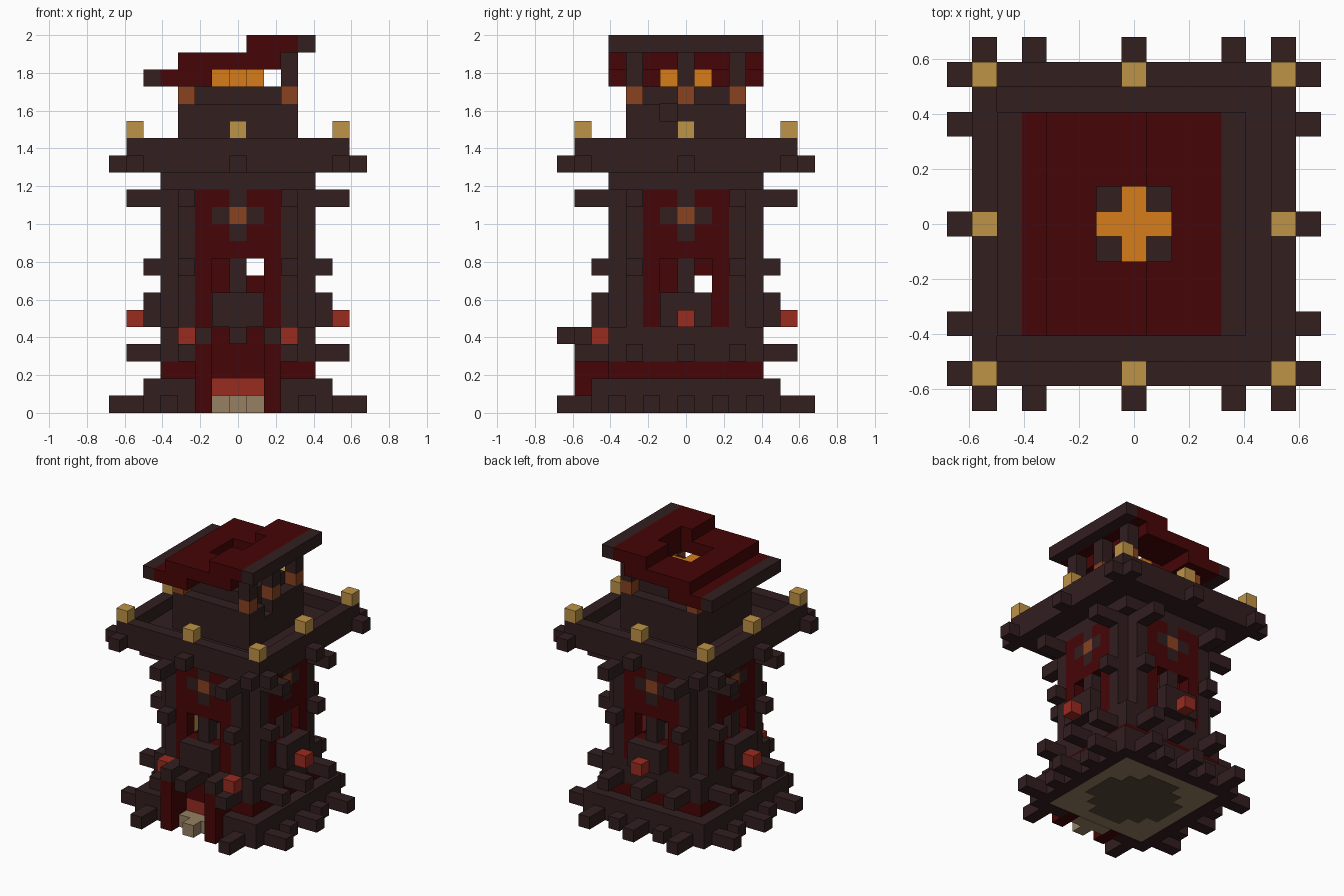
import bpy, bmesh
from mathutils import Matrix, Vector
from math import pi

cube = bpy.data.objects.get("Cube")
if cube:
    bpy.data.objects.remove(cube)

U = 1 / 11  # edge of one block


def material(name, rgb):
    lin = [(c / 255 / 12.92) if c < 11 else ((c / 255 + 0.055) / 1.055) ** 2.4 for c in rgb]
    m = bpy.data.materials.new(name)
    m.use_nodes = True
    m.diffuse_color = (*lin, 1)
    m.node_tree.nodes["Principled BSDF"].inputs["Base Color"].default_value = (*lin, 1)
    return m


DARK = material("dark_timber", (50, 30, 31))
RED = material("deep_red", (70, 5, 6))
BROWN = material("copper_brown", (137, 66, 32))
GOLD = material("gold", (190, 147, 71))
LAMP = material("lamp_red", (152, 43, 32))
FIRE = material("fire_orange", (214, 125, 27))
STONE = material("beige_stone", (150, 129, 98))
GREY = material("brown_stone", (88, 72, 58))

parts = {}


def box(part, mat, x, y, z, turn=0):
    """Add a block run; x, y, z are a cell index or an inclusive (first, last) pair."""
    spans = [s if isinstance(s, tuple) else (s, s) for s in (x, y, z)]
    lo = Vector([s[0] - 0.5 for s in spans])
    hi = Vector([s[1] + 0.5 for s in spans])
    lo.z += 0.5
    hi.z += 0.5
    size = hi - lo
    m = (Matrix.Scale(U, 4) @ Matrix.Rotation(turn * pi / 2, 4, 'Z')
         @ Matrix.Translation((lo + hi) / 2) @ Matrix.Diagonal((*size, 1)))
    parts.setdefault(part, (mat, []))[1].append(m)


# Base: stone floor, rim and stepped plinth
box("floor", STONE, (-4, 4), (-4, 4), (0.04, 0))
for a, b in ((3, 1), (2, 2), (1, 3)):
    box("floor_center", GREY, (-a, a), (-b, b), (0.02, 0))
for s in (-1, 1):
    box("base_rim", DARK, s * 5, (-5, 5), 0)
    box("base_rim", DARK, (min(3 * s, 4 * s), max(3 * s, 4 * s)), -5, 0)
    box("plinth", DARK, (min(3 * s, 5 * s), max(3 * s, 5 * s)), -5, 1)
box("base_rim", DARK, (-4, 4), 5, 0)
box("plinth", DARK, (-5, 5), (-4, 5), 1)
box("red_band", RED, (-4, 4), (-4, 4), 2)
box("lower_body", DARK, (-4, 4), (-4, 4), (3, 4))

# Front entrance: side walls, steps, door, canopy beams and lamps
for s in (-1, 1):
    box("porch_wall", RED, s * 2, (-6, -5), (0, 3))
    box("porch_lamp", LAMP, s * 3, -5, 4)
    box("canopy_beam", DARK, s * 2, (-6, -5), 4)
box("canopy_beam", DARK, 0, (-7, -5), 4)
box("door", RED, (-1, 1), (-4.06, -4), (2, 4))
box("upper_step", LAMP, (-1, 1), (-4.06, -4), 1)
box("lower_step", STONE, (-1, 1), -5, 0)
box("lower_step", STONE, 0, -6, 0)

# Four tower sides, turned around the middle
for t in range(4):
    # walls with two window openings and a mullion
    box("wall_panel", RED, (-2, 2), -4, (5, 6), t)
    box("wall_panel", RED, (-2, 2), -4, 9, t)
    box("mullion", DARK, 0, -4, (7, 8), t)
    box("corner_core", DARK, 3, -3, (5, 12), t)
    for s in (-1, 1):
        box("wall_panel", RED, s * 2, -4, (7, 8), t)
        box("wall_panel", RED, s * 2, -4, (10, 12), t)
        for z in (10, 12):
            box("wall_panel", RED, s, -4, z, t)
        box("wall_cross", DARK, s, -4, 11, t)
        box("corner_post", DARK, s * 3, -4, (5, 12), t)
        # projecting beam ends
        box("low_beam_end", DARK, s * 3, (-6, -5), 3, t)
        box("mid_beam_end", DARK, s * 3, -5, 8, t)
        box("high_beam_end", DARK, s * 3, (-6, -5), 12, t)
        box("base_beam_end", DARK, s * 4, (-7, -6), 0, t)
        if t:
            box("base_beam_end", DARK, s * 2, -6, 0, t)
    for z in (10, 12):
        box("wall_cross", DARK, 0, -4, z, t)
    box("cross_center", BROWN, 0, -4, 11, t)
    box("planter", DARK, (-1, 1), -5, (5, 6), t)
    if t:
        box("side_lamp", LAMP, 0, -6, 5, t)
        box("low_beam_end", DARK, 0, (-6, -5), 3, t)
        box("base_beam_end", DARK, 0, (-7, -6), 0, t)
    # gallery rim, its beam ends and gold finials
    box("gallery_rim", DARK, (-6, 5), -6, 15, t)
    for x in (-6, 0, 6):
        box("gallery_beam_end", DARK, x, -7, 14, t)
    for x in (-6, 0):
        box("finial", GOLD, x, -6, 16, t)

# Inside the windows
for x, y in ((2, 3), (3, 2)):
    box("gold_niche", GOLD, -x, -y, (7, 8))
    box("red_niche", LAMP, x, y, (7, 8))
box("inner_partition", RED, -1, 0, (7, 8))
box("inner_partition", RED, 1, 0, 7)
box("inner_partition", RED, 0, -1, (7, 8))
box("inner_partition", RED, 0, 1, 8)

# Gallery floor
box("cornice", DARK, (-4, 4), (-4, 4), 13)
box("gallery_floor", DARK, (-6, 6), (-6, 6), 14)

# Top room: walls with one small opening, capped posts and a fire core
for s in (-1, 1):
    box("room_wall", DARK, (-2, 2), s * 3, (15, 17))
    box("room_wall", DARK, s * 3, (-2, 2), (15, 16))
box("room_wall", DARK, -3, (-2, 2), 17)
box("room_wall", DARK, 3, -2, 17)
box("room_wall", DARK, 3, (1, 2), 17)
for y in (-3, 0, 3):
    for x in (-3, 3):
        box("room_post", DARK, x, y, (15, 17))
        box("post_cap", BROWN, x, y, 18)
    box("roof_post", DARK, 3, y, (19, 20))
box("fire_core", DARK, (-1, 1), (-1, 1), (15, 17))
box("fire_bed", DARK, (-2, 2), (-2, 2), 18)
box("fire", FIRE, (-1, 1), 0, 19)
for s in (-1, 1):
    box("fire", FIRE, 0, s, 19)

# Stepped slanting roof with a square smoke hole
box("roof_edge", DARK, -5, (-4, 4), 19)
box("roof_step", RED, (-4, -2), (-4, 4), 19)
box("roof_step", RED, (-3, -2), (-4, 4), 20)
box("roof_step", RED, 2, (-4, 4), 20)
box("roof_step", RED, (2, 3), (-4, 4), 21)
for y in ((-4, -2), (2, 4)):
    box("roof_step", RED, (-1, 1), y, 20)
    box("roof_step", RED, 1, y, 21)
box("roof_edge", DARK, 4, (-4, 4), 21)

# Turn every part into one mesh object
for name, (mat, blocks) in parts.items():
    bm = bmesh.new()
    for m in blocks:
        bmesh.ops.create_cube(bm, size=1, matrix=m)
    mesh = bpy.data.meshes.new(name)
    bm.to_mesh(mesh)
    bm.free()
    mesh.materials.append(mat)
    bpy.context.scene.collection.objects.link(bpy.data.objects.new(name, mesh))
